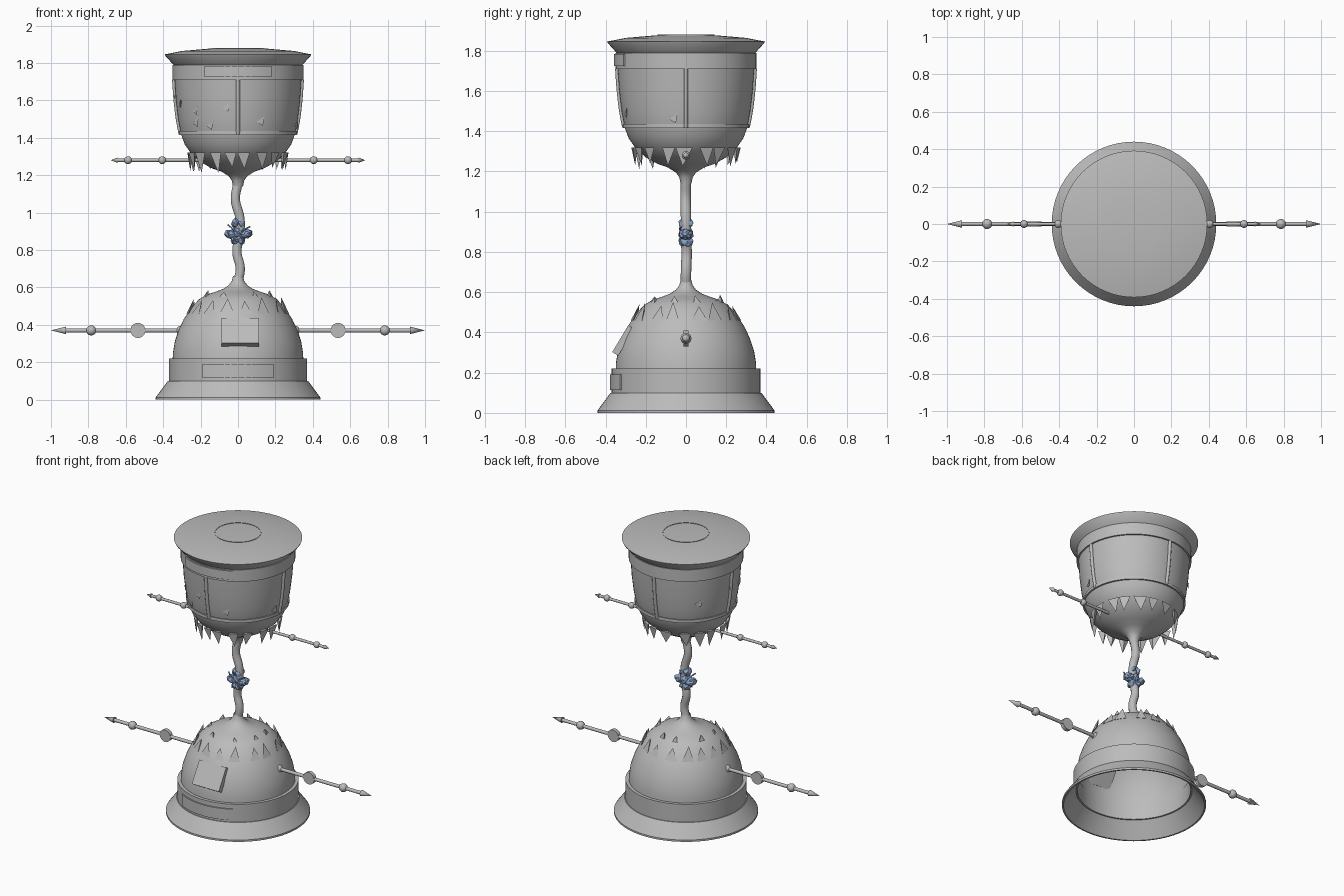
import bpy, bmesh, math, random
from mathutils import Vector, Matrix

random.seed(4)
cube = bpy.data.objects.get("Cube")
if cube:
    bpy.data.objects.remove(cube, do_unlink=True)


def material(name, rgb):
    m = bpy.data.materials.new(name)
    m.use_nodes = True
    m.diffuse_color = (*rgb, 1)
    m.node_tree.nodes["Principled BSDF"].inputs["Base Color"].default_value = (*rgb, 1)
    return m


GREY = material("plain grey", (0.5, 0.5, 0.5))
BLUE = material("soft blue", (0.27, 0.38, 0.6))


def finish(bm, name, mat=GREY, smooth=True):
    bmesh.ops.recalc_face_normals(bm, faces=bm.faces)
    me = bpy.data.meshes.new(name)
    bm.to_mesh(me)
    bm.free()
    if smooth:
        me.shade_smooth()
        me.set_sharp_from_angle(angle=math.radians(35))
    me.materials.append(mat)
    ob = bpy.data.objects.new(name, me)
    bpy.context.collection.objects.link(ob)
    return ob


def polar(r, a, z):
    """Angle a is measured from the front, towards +x."""
    return Vector((r * math.sin(a), -r * math.cos(a), z))


def lathe(name, profile, closed=False, steps=64):
    bm = bmesh.new()
    vs = [bm.verts.new((r, 0, z)) for r, z in profile]
    ring = vs + vs[:1] if closed else vs
    edges = [bm.edges.new(p) for p in zip(ring, ring[1:])]
    bmesh.ops.spin(bm, geom=vs + edges, cent=(0, 0, 0), axis=(0, 0, 1),
                   angle=math.tau, steps=steps)
    bmesh.ops.remove_doubles(bm, verts=bm.verts, dist=0.0005)
    return finish(bm, name)


def band_ring(name, r0, r1, z0, z1):
    return lathe(name, [(r0, z0), (r1, z0), (r1, z1), (r0, z1)], True)


# Hollow base: flared foot, band, dome
lathe("foot_flare", [(.43, 0), (.44, 0), (.44, .012), (.375, .1), (.355, .1)], True)
band_ring("base_band", .345, .37, .1, .22)
lathe("base_dome", [(.35, .2), (.348, .25), (.338, .31), (.318, .37), (.29, .43),
                    (.25, .49), (.21, .535), (.17, .56), (.12, .577), (.08, .592),
                    (.05, .612), (.033, .635), (.027, .66)])

# Upper cup: bowl, rings, lid
BOWL = [(.027, 1.14), (.033, 1.17), (.05, 1.195), (.09, 1.22), (.14, 1.237),
        (.2, 1.27), (.25, 1.315), (.285, 1.365), (.305, 1.42), (.32, 1.5),
        (.332, 1.6), (.34, 1.72)]
lathe("cup_bowl", BOWL)
band_ring("cup_lower_ring", .29, .314, 1.415, 1.435)
band_ring("cup_band", .33, .35, 1.71, 1.79)
lathe("cup_lid", [(.345, 1.79), (.39, 1.84), (.392, 1.846), (.3, 1.864),
                  (.15, 1.877), (0, 1.878)])
band_ring("lid_ring", .139, .142, 1.87, 1.88)


def tube(name, points, radius, mat=GREY):
    cu = bpy.data.curves.new(name, "CURVE")
    cu.dimensions = "3D"
    cu.bevel_depth = radius
    cu.bevel_resolution = 3
    cu.resolution_u = 6
    cu.use_fill_caps = True
    sp = cu.splines.new("BEZIER")
    sp.bezier_points.add(len(points) - 1)
    for bp, co in zip(sp.bezier_points, points):
        bp.co = co
        bp.handle_left_type = bp.handle_right_type = "AUTO"
    cu.materials.append(mat)
    ob = bpy.data.objects.new(name, cu)
    bpy.context.collection.objects.link(ob)


# Crooked stem
tube("stem", [(0, 0, .63), (.012, 0, .7), (-.006, .003, .79), (.008, 0, .88),
              (.01, 0, .97), (-.014, -.002, 1.07), (0, 0, 1.16)], .026)

# Four upright ribs on the cup
for k in range(4):
    a = k * math.tau / 4
    tube(f"cup_rib_{k}", [polar(r + .002, a, min(z, 1.71)) for r, z in BOWL[-4:]], .011)


# Plates curved around the front of both bands
def curved_plate(name, r, half, z0, z1):
    bm = bmesh.new()
    n = 12
    rows = []
    for i in range(n + 1):
        a = half * (2 * i / n - 1)
        rows.append([bm.verts.new(polar(q, a, z))
                     for q, z in ((r - .009, z0), (r, z0), (r, z1), (r - .009, z1))])
    for p, q in zip(rows, rows[1:]):
        for j in range(4):
            bm.faces.new((p[j], p[j - 1], q[j - 1], q[j]))
    bm.faces.new(rows[0])
    bm.faces.new(rows[-1])
    finish(bm, name)


curved_plate("base_name_plate", .378, math.radians(30), .115, .19)
curved_plate("cup_name_plate", .358, math.radians(30), 1.725, 1.785)

# Tilted square panel on the dome
bm = bmesh.new()
bmesh.ops.create_cube(bm, size=1, matrix=Matrix.Translation((.013, -.312, .36))
                      @ Matrix.Rotation(math.radians(-31), 4, "X")
                      @ Matrix.Diagonal((.2, .035, .155, 1)))
finish(bm, "front_panel", smooth=False)


# Rings of jagged teeth: thin pyramids standing off the surface
def teeth(name, count, r, z, tip_r, tip_z, width):
    bm = bmesh.new()
    for k in range(count):
        a = (k + .5 + random.uniform(-.2, .2)) * math.tau / count
        w = width * random.uniform(.85, 1.15) / r / 2
        lean = random.uniform(-.04, .04)
        reach = random.uniform(.75, 1.1)
        tip = polar(tip_r, a + lean, z + (tip_z - z) * reach)
        base = [bm.verts.new(polar(r, a - w, z)), bm.verts.new(polar(r, a + w, z)),
                bm.verts.new(polar(r - .03, a, z))]
        top = bm.verts.new(tip)
        bm.faces.new(base)
        for i in range(3):
            bm.faces.new((base[i - 1], base[i], top))
    finish(bm, name, smooth=False)


teeth("base_teeth", 16, .275, .46, .238, .545, .075)
teeth("base_small_teeth", 8, .19, .55, .175, .585, .035)
teeth("cup_teeth", 18, .272, 1.32, .255, 1.22, .075)

# Small raised chips on the cup wall
bm = bmesh.new()
for k in range(10):
    a = random.uniform(0, math.tau)
    z = random.uniform(1.47, 1.62)
    r = .322 + (z - 1.5) * .12
    v = [bm.verts.new(polar(r + d, a + da, z + dz))
         for d, da, dz in ((0, -.07, -.01), (.006, .07, .02), (.004, .04, -.03), (-.01, 0, 0))]
    for tri in ((0, 1, 2), (0, 1, 3), (1, 2, 3), (2, 0, 3)):
        bm.faces.new([v[i] for i in tri])
finish(bm, "cup_chips", smooth=False)


# Side arms: rod, beads, disc and arrow tip, on both sides
def arm(name, side, z, start, end, rod, beads, disc=None, tip=(.02, .08)):
    bm = bmesh.new()
    to_x = Matrix.Rotation(math.radians(90 * side), 4, "Y")

    def at(x):
        return Matrix.Translation((side * x, 0, z))

    def cone(x0, x1, r0, r1):
        bmesh.ops.create_cone(bm, cap_ends=True, segments=16, radius1=r0, radius2=r1,
                              depth=x1 - x0, matrix=at((x0 + x1) / 2) @ to_x)

    cone(start, end - tip[1], rod, rod)
    cone(end - tip[1], end, tip[0], 0)
    for x, r in beads:
        bmesh.ops.create_uvsphere(bm, u_segments=16, v_segments=10, radius=r, matrix=at(x))
    if disc:
        bmesh.ops.create_cone(bm, cap_ends=True, segments=32, radius1=.04, radius2=.04,
                              depth=.025, matrix=at(disc) @ Matrix.Rotation(math.pi / 2, 4, "X"))
    finish(bm, name)


for side, word in ((1, "left"), (-1, "right")):
    arm(f"lower_arm_{word}", side, .37, .28, 1, .011, [(.305, .025), (.785, .027)], .535)
    arm(f"upper_arm_{word}", side, 1.28, .2, .68, .009, [(.405, .021), (.588, .021)],
        tip=(.014, .035))

# Crumpled knot tied around the stem
bm = bmesh.new()
lobes = [(-.037, .883, .036, .024, 15), (.043, .887, .034, .024, -15), (0, .89, .03, .034, 0),
         (-.012, .945, .02, .026, 25), (.016, .942, .018, .024, -25),
         (-.014, .852, .022, .026, -25), (.016, .85, .02, .024, 25)]
for x, z, sx, sz, turn in lobes:
    made = bmesh.ops.create_icosphere(
        bm, subdivisions=3, radius=1,
        matrix=Matrix.Translation((x, 0, z)) @ Matrix.Rotation(math.radians(turn), 4, "Y")
        @ Matrix.Diagonal((sx, .034, sz, 1)))
    mid = Vector((x, 0, z))
    for v in made["verts"]:
        d = v.co - mid
        wrinkle = math.sin(d.x * 190 + d.z * 140) * math.cos(d.y * 170 + x * 90)
        v.co = mid + d * (1 + .16 * wrinkle + random.uniform(-.05, .05))
finish(bm, "stem_knot", BLUE)
for k, (x, z) in enumerate(((-.055, .935), (.065, .925), (-.03, .835), (.03, .835))):
    tube(f"knot_strand_{k}", [(0, -.02, .89), (x * .6, -.03, (z + .9) / 2), (x, -.022, z)],
         .004, BLUE)
